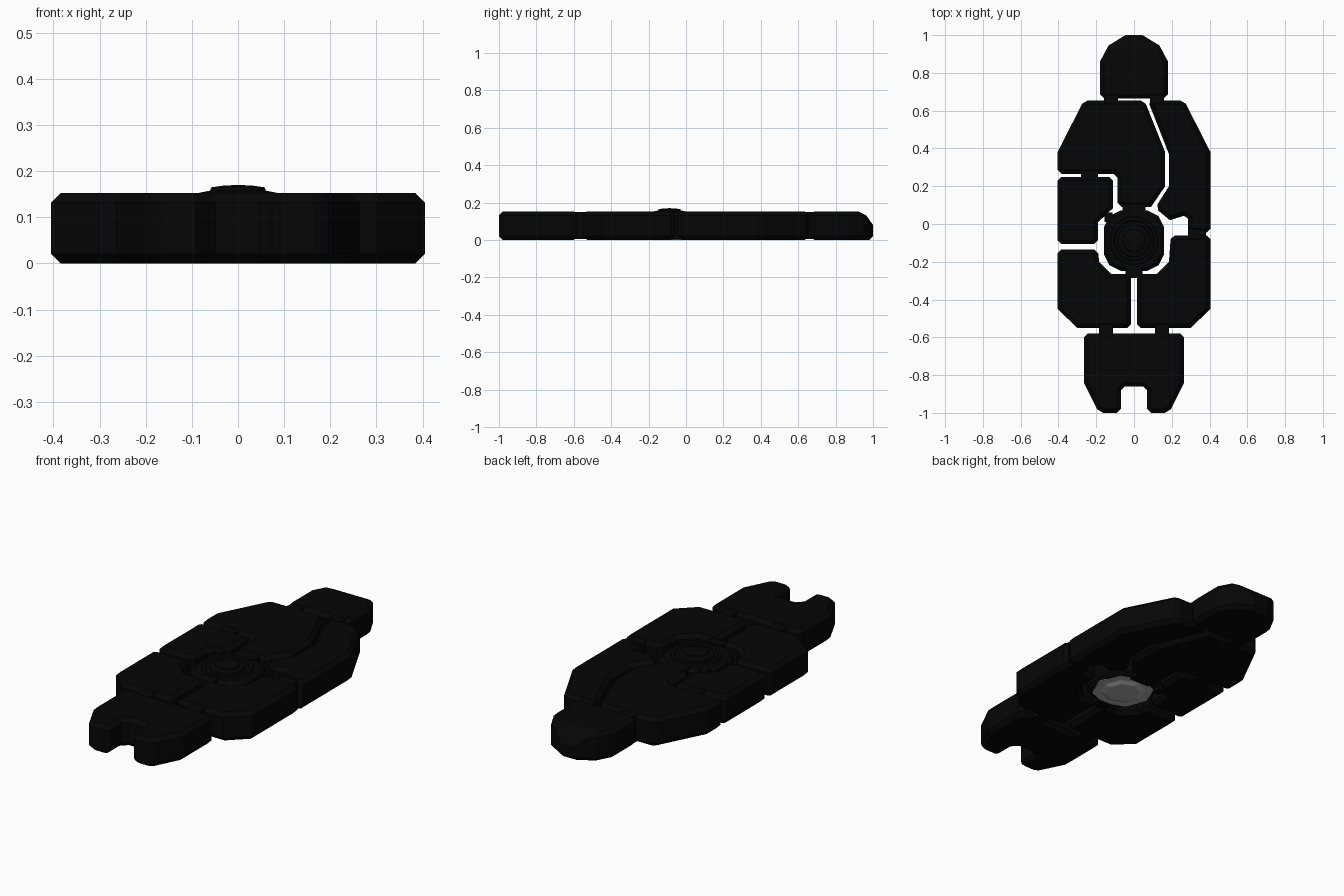
import bpy, bmesh, math
from mathutils import Vector

if "Cube" in bpy.data.objects:
    bpy.data.objects.remove(bpy.data.objects["Cube"])

THICK = 0.153
CHAMFER = 0.021
HUB_Y = -0.088


def material(name, value):
    mat = bpy.data.materials.new(name)
    mat.use_nodes = True
    color = (value, value, value, 1)
    mat.diffuse_color = color
    bsdf = mat.node_tree.nodes["Principled BSDF"]
    bsdf.inputs["Base Color"].default_value = color
    bsdf.inputs["Roughness"].default_value = 0.7
    return mat


black = material("matte_black", 0.0018)
grey = material("mid_grey", 0.4)


def finish(bm, name, mat):
    bmesh.ops.recalc_face_normals(bm, faces=bm.faces)
    mesh = bpy.data.meshes.new(name)
    bm.to_mesh(mesh)
    bm.free()
    mesh.materials.append(mat)
    obj = bpy.data.objects.new(name, mesh)
    bpy.context.collection.objects.link(obj)
    return obj


def bevel(bm, edges, offset):
    bmesh.ops.bevel(bm, geom=edges, offset=offset, offset_type='OFFSET',
                    segments=1, profile=0.5, affect='EDGES', clamp_overlap=True)


def is_upright(edge):
    a, b = edge.verts
    return abs(a.co.z - b.co.z) > 0.05


def plate(name, outline, low=0.0, high=THICK, chamfer=CHAMFER, slopes=()):
    """Extrude an outline, clip its square corners and chamfer both rims."""
    bm = bmesh.new()
    face = bm.faces.new([bm.verts.new((x, y, low)) for x, y in outline])
    new = bmesh.ops.extrude_face_region(bm, geom=[face])["geom"]
    top = [v for v in new if isinstance(v, bmesh.types.BMVert)]
    bmesh.ops.translate(bm, verts=top, vec=(0, 0, high - low))
    bmesh.ops.recalc_face_normals(bm, faces=bm.faces)
    if chamfer:
        corners = [e for e in bm.edges if is_upright(e)
                   and e.calc_face_angle(0) > math.radians(60)]
        if corners:
            bevel(bm, corners, chamfer)
        bevel(bm, [e for e in bm.edges if not is_upright(e)], chamfer)
    for point, normal in slopes:
        # Slice off the material above a sloping plane
        bmesh.ops.bisect_plane(bm, geom=bm.verts[:] + bm.edges[:] + bm.faces[:],
                               plane_co=Vector(point), plane_no=Vector(normal),
                               clear_outer=True)
        bmesh.ops.holes_fill(bm, edges=[e for e in bm.edges if e.is_boundary])
    return finish(bm, name, black)


def mirrored(half):
    return half + [(-x, y) for x, y in reversed(half)]


def tab(name, x0, x1, y0, y1):
    """Connecting block bridging the gap between two plates."""
    plate(name, [(x0, y0), (x1, y0), (x1, y1), (x0, y1)], 0.004, THICK - 0.004, 0)


def lathe(name, profile, mat, sides=24):
    """Revolve (radius, height) points around the hub axis."""
    bm = bmesh.new()
    verts = [bm.verts.new((r, 0, z)) for r, z in profile]
    edges = [bm.edges.new(pair) for pair in zip(verts, verts[1:])]
    bmesh.ops.spin(bm, geom=verts + edges, cent=(0, 0, 0), axis=(0, 0, 1),
                   angle=math.tau, steps=sides)
    bmesh.ops.remove_doubles(bm, verts=bm.verts, dist=0.0005)
    obj = finish(bm, name, mat)
    obj.location.y = HUB_Y
    return obj


# Rounded end piece, curving down towards its tip
plate("head", mirrored([(0.18, 0.665), (0.18, 0.86), (0.135, 0.945), (0.045, 1.0)]),
      slopes=[((0, 0.92, THICK), (0, 0.45, 0.9)),
              ((0, 0.965, 0.13), (0, 0.82, 0.57))])

# Forked end piece
plate("forked_foot", mirrored([(0.265, -0.58), (0.265, -0.84), (0.185, -1.0),
                               (0.07, -1.0), (0.07, -0.86)]))

# Upper body plates with the curved split between them
plate("upper_right_plate", [(-0.265, 0.655), (0.055, 0.655), (0.165, 0.38),
                            (0.165, 0.2), (0.09, 0.09), (-0.087, 0.09),
                            (-0.087, 0.265), (-0.405, 0.265), (-0.405, 0.38)])
plate("upper_left_plate", [(0.073, 0.655), (0.265, 0.655), (0.405, 0.38),
                           (0.405, -0.045), (0.285, -0.045), (0.285, 0.05),
                           (0.19, 0.02), (0.112, 0.085),
                           (0.185, 0.2), (0.185, 0.37)])

# Middle and lower body plates, cut back around the hub
plate("middle_right_plate", [(-0.405, 0.25), (-0.11, 0.25), (-0.11, 0.085),
                             (-0.19, 0.01), (-0.19, -0.107), (-0.405, -0.107)])
plate("lower_right_plate", [(-0.405, -0.135), (-0.19, -0.135), (-0.185, -0.2),
                            (-0.12, -0.265), (-0.015, -0.265), (-0.015, -0.55),
                            (-0.3, -0.55), (-0.405, -0.45)])
plate("lower_left_plate", [(0.405, -0.06), (0.195, -0.06), (0.185, -0.2),
                           (0.12, -0.265), (0.015, -0.265), (0.015, -0.55),
                           (0.3, -0.55), (0.405, -0.45)])

# Tabs joining the plates, in pairs at the head and foot
for side, sign in (("left", 1), ("right", -1)):
    inner, outer = sorted((sign * 0.085, sign * 0.16))
    tab(side + "_neck_tab", inner, outer, 0.63, 0.69)
    inner, outer = sorted((sign * 0.11, sign * 0.185))
    tab(side + "_foot_tab", inner, outer, -0.605, -0.525)
tab("middle_tab", -0.28, -0.19, 0.23, 0.29)
tab("left_side_tab", 0.285, 0.38, -0.08, -0.02)
tab("hub_top_tab", -0.06, 0.06, 0.04, 0.11)
tab("hub_bottom_tab", -0.045, 0.045, -0.285, -0.23)
tab("hub_corner_tab", -0.155, -0.115, 0.01, 0.06)

# Central hub body: a square with clipped corners
octant = mirrored([(0.16, 0.07), (0.13, 0.13), (0.07, 0.16)])
hub_outline = octant + [(-x, -y) for x, y in octant]
plate("hub_body", [(x, y + HUB_Y) for x, y in hub_outline], 0.012, 0.145, 0.018)

# Raised collar and dome on top of the hub
lathe("hub_collar", [(0.13, 0.14), (0.125, THICK), (0.108, THICK), (0.1, 0.14)], black)
lathe("hub_dome", [(0.09, 0.14), (0.085, THICK), (0.06, 0.158), (0.058, 0.165),
                   (0.03, 0.169), (0, 0.17)], black)

# Grey cap under the hub, with a chamfered raised centre
lathe("hub_underside_cap", [(0, 0.001), (0.09, 0.001), (0.115, 0.011), (0.158, 0.011),
                            (0.158, 0.016)], grey, 8)
